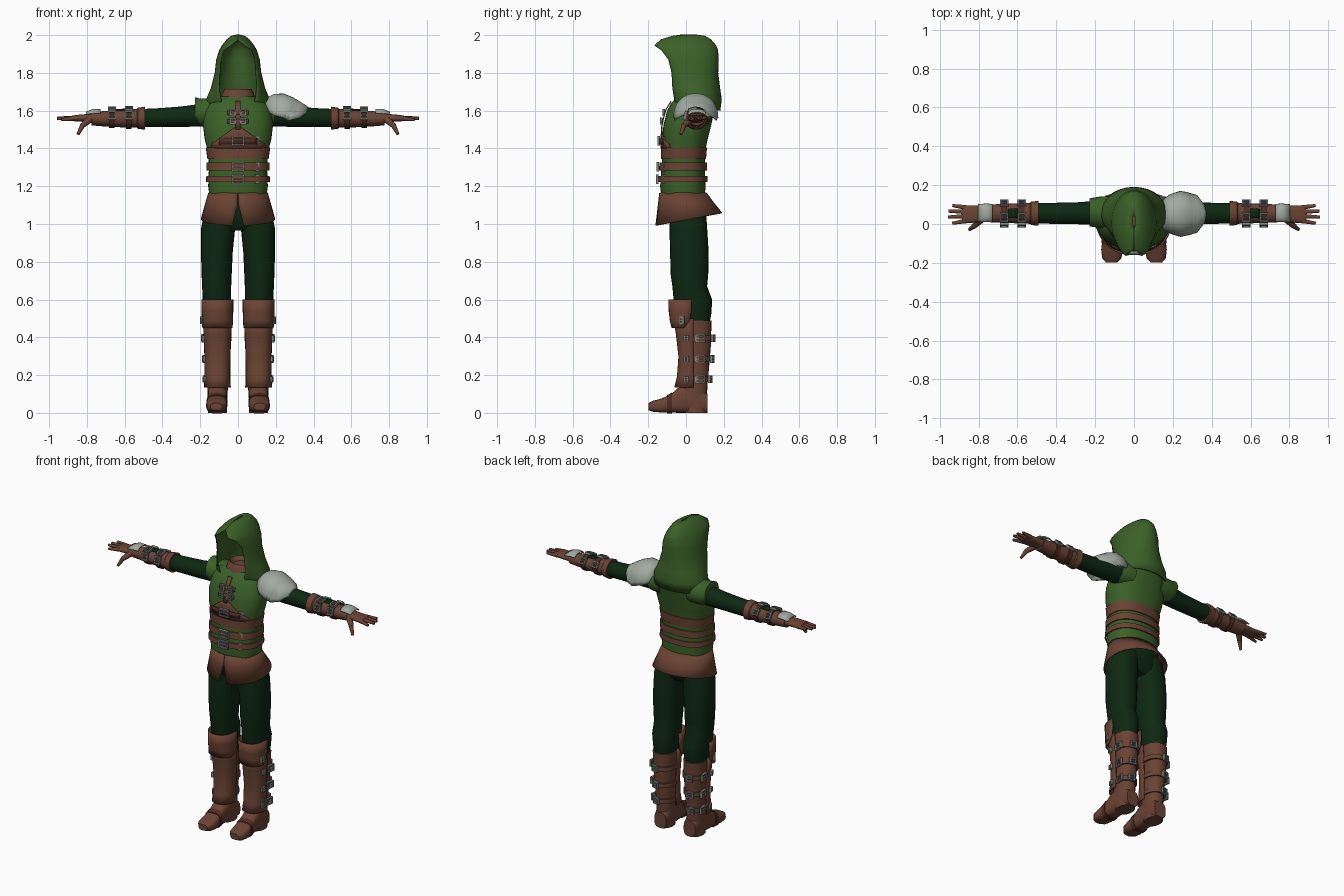
import bpy, bmesh, math
from mathutils import Vector, Matrix

if "Cube" in bpy.data.objects:
    bpy.data.objects.remove(bpy.data.objects["Cube"])

def material(name, rgb):
    m = bpy.data.materials.new(name)
    m.diffuse_color = (*rgb, 1)
    m.use_nodes = True
    m.node_tree.nodes["Principled BSDF"].inputs["Base Color"].default_value = m.diffuse_color
    return m

GREEN = material("leaf_green", (0.044, 0.12, 0.021))
DARK = material("dark_green", (0.004, 0.021, 0.006))
BROWN = material("leather_brown", (0.145, 0.056, 0.033))
DEEP = material("deep_leather", (0.075, 0.026, 0.016))
STEEL = material("steel", (0.20, 0.23, 0.21))
PALE = material("pale_metal", (0.36, 0.41, 0.36))

def finish(name, bm, mat, mirror=False, thick=0):
    bmesh.ops.recalc_face_normals(bm, faces=bm.faces[:])
    me = bpy.data.meshes.new(name)
    bm.to_mesh(me)
    bm.free()
    me.materials.append(mat)
    ob = bpy.data.objects.new(name, me)
    bpy.context.collection.objects.link(ob)
    if thick:
        mod = ob.modifiers.new("thickness", 'SOLIDIFY')
        mod.thickness, mod.offset = thick, 0
    if mirror:
        ob.modifiers.new("mirror", 'MIRROR')
    return ob

def loft(name, rings, mat, closed=True, caps=True, **kw):
    bm = bmesh.new()
    rows = [[bm.verts.new(p) for p in r] for r in rings]
    n = len(rows[0])
    for a, b in zip(rows, rows[1:]):
        for i in range(n if closed else n - 1):
            j = (i + 1) % n
            bm.faces.new((a[i], a[j], b[j], b[i]))
    if closed and caps:
        bm.faces.new(rows[0])
        bm.faces.new(rows[-1])
    return finish(name, bm, mat, **kw)

def oval(axis, c, a, b, p=2, t0=0, t1=360, n=24):
    """Superellipse across the given axis; an arc when it is not a full turn."""
    full, pts = t1 - t0 == 360, []
    for i in range(n):
        t = math.radians(t0 + (t1 - t0) * i / (n if full else n - 1))
        u = a * math.copysign(abs(math.cos(t)) ** (2 / p), math.cos(t))
        v = b * math.copysign(abs(math.sin(t)) ** (2 / p), math.sin(t))
        d = {'x': (0, u, v), 'y': (u, 0, v), 'z': (u, v, 0)}[axis]
        pts.append(Vector(c) + Vector(d))
    return pts

def open_ring(z, w, yf, yb, o, slope=0, n=33):
    """Ring around the back, leaving a gap of half-width o at the front."""
    t0 = math.asin(min(o / w, 1))
    h = (yb - yf) / (1 + math.cos(t0))
    pts = []
    for i in range(n):
        t = t0 + (2 * math.pi - 2 * t0) * i / (n - 1)
        y = yb - h - h * math.cos(t)
        pts.append((w * math.sin(t), y, z + slope * (y - yf)))
    return pts

def buckle(name, loc, w, h, rot=(0, 0, 0), mirror=False, mat=STEEL):
    """Rectangular frame with a prong, facing -y before rotation."""
    bm = bmesh.new()
    b = 0.008
    for x, z, sx, sz in ((-w/2, 0, b, h), (w/2, 0, b, h), (0, h/2, w + b, b),
                         (0, -h/2, w + b, b), (0, 0, w, b * .7)):
        bmesh.ops.create_cube(bm, size=1, matrix=Matrix.Translation((x, 0, z)) @ Matrix.Diagonal((sx, .014, sz, 1)))
    r = [Matrix.Rotation(math.radians(a), 4, k) for a, k in zip(rot, 'XYZ')]
    bm.transform(Matrix.Translation(loc) @ r[2] @ r[1] @ r[0])
    return finish(name, bm, mat, mirror)

def rod(name, a, b, r1, r2, mat, mirror=False):
    a, b = Vector(a), Vector(b)
    bm = bmesh.new()
    q = (b - a).to_track_quat('Z', 'Y').to_matrix().to_4x4()
    bmesh.ops.create_cone(bm, cap_ends=True, segments=10, radius1=r1, radius2=r2, depth=(b - a).length,
                          matrix=Matrix.Translation((a + b) / 2) @ q)
    return finish(name, bm, mat, mirror)

# Tunic: height, half width, front y, back y
TUNIC = [(1.14, .15, -.13, .10), (1.20, .158, -.137, .103), (1.30, .154, -.13, .10), (1.38, .158, -.125, .10),
         (1.45, .177, -.128, .115), (1.53, .186, -.118, .135), (1.60, .176, -.10, .15),
         (1.645, .15, -.075, .16), (1.675, .10, -.045, .15)]

def section(z):
    for a, b in zip(TUNIC, TUNIC[1:]):
        if z <= b[0]:
            f = (z - a[0]) / (b[0] - a[0])
            return [p + (q - p) * f for p, q in zip(a[1:], b[1:])]
    return TUNIC[-1][1:]

def tunic_ring(z, grow=0):
    w, yf, yb = section(z)
    return oval('z', (0, (yf + yb) / 2, z), w + grow, (yb - yf) / 2 + grow, 2.4, n=36)

def chest_patch(name, rows, mat, grow=.006):
    rings = []
    for z, hw in rows:
        w, yf, yb = section(z)
        rings.append([(x, (yf + yb) / 2 - ((yb - yf) / 2 + grow) * (1 - min(1, abs(x) / w) ** 2.4) ** (1 / 2.4), z)
                      for x in [hw * (i / 6 - 1) for i in range(13)]])
    return loft(name, rings, mat, closed=False, thick=.006)

loft("tunic", [tunic_ring(r[0]) for r in TUNIC], GREEN)
for nm, z0, z1, g in (("corset_band", 1.345, 1.405, .006), ("upper_belt", 1.282, 1.325, .012),
                      ("lower_belt", 1.222, 1.255, .012)):
    loft(nm, [tunic_ring(z0, g - .008), tunic_ring(z0, g), tunic_ring(z1, g), tunic_ring(z1, g - .008)], BROWN, caps=False)
chest_patch("corset_front", [(1.40, .145), (1.425, .14), (1.45, .10), (1.48, .06), (1.51, .018)], BROWN)
chest_patch("chest_strap", [(1.42, .1), (1.455, .1)], DEEP, .012)
chest_patch("neck_strap", [(1.50, .012), (1.55, .012), (1.60, .012), (1.65, .014)], BROWN, .009)
for z in (1.545, 1.59):
    chest_patch("lace_strap", [(z - .011, .055), (z + .011, .055)], BROWN, .012)
    for x in (-.028, .028):
        buckle("lace_buckle", (x, section(z)[1] - .016, z), .026, .03)
for z, y in ((1.44, -.145), (1.303, -.15), (1.238, -.153)):
    buckle("belt_buckle", (0, y, z), .06, .042)
    buckle("belt_loop", (.1, y + .034, z), .016, .04, (0, 0, 22))

# Collar and hood
loft("collar", [oval('z', (0, .035, z), r, r * .95) for z, r in ((1.62, .105), (1.66, .095), (1.70, .08), (1.715, .07), (1.69, .05))], BROWN)
HOOD = [(1.60, .168, -.04, .178, .08), (1.66, .165, -.06, .186, .09), (1.72, .14, -.07, .177, .10), (1.80, .12, -.075, .167, .096),
        (1.87, .112, -.092, .17, .09), (1.92, .096, -.13, .166, .074), (1.945, .082, -.165, .156, .04),
        (1.975, .058, -.13, .13, .001), (1.993, .034, -.07, .10, .0005), (2.0, .006, -.02, .05, .0001)]
loft("hood", [open_ring(*r) for r in HOOD], GREEN, closed=False, thick=.007)

# Skirt with front slit, and hips below it
SKIRT = [(1.165, .153, -.138, .105, .001, 0), (1.10, .17, -.145, .14, .003, .06), (.992, .193, -.158, .188, .03, .19)]
loft("skirt", [open_ring(*r) for r in SKIRT], BROWN, closed=False, thick=.008)
loft("hips", [oval('z', (0, .01, z), w, d, 2.5) for z, w, d in ((.965, .10, .06), (1.0, .16, .09), (1.08, .155, .1), (1.15, .14, .1))], DARK)

# Legs: height, centre x, half width, centre y, half depth
def limb(name, rows, mat, p=2.2):
    return loft(name, [oval('z', (cx, cy, z), rx, ry, p) for z, cx, rx, cy, ry in rows], mat, mirror=True)

limb("trouser_leg", [(1.08, .09, .085, .01, .095), (.98, .105, .09, .012, .10), (.85, .112, .084, .018, .102),
                     (.74, .113, .08, .018, .1), (.67, .113, .077, .02, .092), (.60, .112, .075, .036, .102),
                     (.53, .11, .07, .04, .095), (.45, .11, .06, .045, .075)], DARK)
SHAFT = [(.49, .11, .07, .052, .083), (.36, .11, .064, .052, .08), (.25, .108, .058, .046, .077),
         (.14, .108, .055, .04, .073), (.06, .108, .05, .045, .066), (0, .108, .05, .05, .062)]
limb("boot_shaft", SHAFT, BROWN)

# Shin guard with a folded knee flap, open at the back
def guard(name, rows):
    loft(name, [oval('z', (.109, ys, z), rx, ys - yf, 2.5, 180, 360, 17) for z, rx, yf, ys in rows], BROWN,
         closed=False, mirror=True, thick=.008)
guard("shin_guard", [(.50, .073, -.065, .04), (.42, .07, -.05, .04), (.30, .065, -.036, .04), (.19, .064, -.044, .04), (.135, .067, -.058, .04)])
guard("knee_flap", [(.60, .081, -.09, .03), (.54, .08, -.088, .03), (.49, .079, -.082, .02), (.45, .076, -.072, -.01)])

# Foot: y, half width, bottom, top
FOOT = [(.115, .042, 0, .10), (.08, .05, 0, .13), (0, .052, 0, .15), (-.045, .05, 0, .13), (-.08, .051, .003, .098),
        (-.13, .056, .002, .076), (-.175, .05, .006, .064), (-.198, .03, .014, .052)]
loft("foot", [oval('y', (.109 - y * .03, y, (a + b) / 2), w, (b - a) / 2, 3) for y, w, a, b in FOOT], BROWN, mirror=True)
loft("toe_strap", [oval('y', (.112, y, h / 2), w, h / 2 + .004, 3) for y, w, h in ((-.075, .054, .103), (-.10, .056, .09))], DEEP, mirror=True)

# Boot straps with side and back buckles
for z, rx, ry, cy in ((.395, .066, .081, .052), (.285, .060, .078, .048), (.178, .056, .075, .042)):
    limb("boot_strap", [(z + d, .109, rx + g, cy, ry + g) for d, g in ((-.014, 0), (-.014, .008), (.014, .008), (.014, 0))], BROWN)
    buckle("boot_buckle", (.109 + rx + .008, .075, z), .045, .036, (0, 0, 82), True)
    buckle("boot_stud", (.109 + rx + .012, .002, z), .018, .022, (0, 0, 75), True)
    buckle("boot_back_buckle", (.125, cy + ry + .012, z), .034, .034, (0, 0, 165), True)
buckle("knee_buckle", (.188, -.02, .49), .02, .03, (0, 0, 65), True)

# Arms: x, centre y, half depth, centre z, half height
def along_x(name, rows, mat, mirror=True, p=2):
    return loft(name, [oval('x', (x, cy, cz), ry, rz, p) for x, cy, ry, cz, rz in rows], mat, mirror=mirror)

along_x("sleeve", [(.12, .06, .065, 1.588, .07), (.2, .058, .061, 1.576, .06), (.3, .055, .056, 1.568, .054),
                   (.42, .055, .054, 1.563, .05), (.53, .055, .052, 1.56, .048)], DARK)
along_x("bracer", [(.492, .055, .05, 1.56, .048), (.492, .055, .064, 1.56, .061), (.53, .055, .06, 1.56, .056), (.535, .055, .054, 1.56, .05),
                   (.62, .055, .051, 1.558, .046), (.70, .055, .047, 1.557, .041), (.775, .055, .045, 1.558, .036)], BROWN)
for x, r in ((.578, .054), (.668, .050)):
    along_x("bracer_strap", [(x + d, .055, r + g, 1.558, r - .005 + g) for d, g in ((-.014, 0), (-.014, .006), (.014, .006), (.014, 0))], DEEP)
    buckle("bracer_front_buckle", (x, -.004, 1.575), .034, .04, (-15, 0, 0), True)
    buckle("bracer_top_buckle", (x, .035, 1.558 + r), .034, .04, (-75, 0, 0), True)
    buckle("bracer_back_buckle", (x, .108, 1.585), .034, .034, (-140, 0, 0), True)
loft("bracer_gap", [oval('x', (x, .055, 1.558), r + .003, r - .002, 2, 65, 115, 6) for x, r in ((.598, .053), (.648, .0505))], DARK,
     closed=False, mirror=True, thick=.004)

# Gloves, fingers and hand plates
along_x("glove", [(.76, .055, .04, 1.56, .028), (.80, .052, .043, 1.561, .021), (.86, .05, .046, 1.56, .017), (.885, .05, .043, 1.56, .012)], BROWN, p=2.5)
for y, yt, xt, zt in ((.016, .004, .935, 1.552), (.04, .036, .957, 1.558), (.063, .066, .955, 1.56), (.085, .095, .935, 1.562)):
    rod("finger", (.865, y, 1.56), (xt, yt, zt), .013, .008, BROWN, True)
rod("thumb_base", (.785, .025, 1.555), (.825, -.012, 1.52), .02, .014, BROWN, True)
rod("thumb_tip", (.822, -.010, 1.523), (.847, -.028, 1.475), .014, .008, BROWN, True)
loft("hand_plate", [oval('x', (x, .057, 1.57), a, b, 2.6, 20, 160, 11) for x, a, b in ((.728, .046, .036), (.765, .047, .036), (.803, .045, .022))],
     PALE, closed=False, mirror=True, thick=.007)

# Layered shoulder guard on one side, cloth shoulder caps on both
PLATE = [(.145, .07, 1.60, 1.662), (.19, .10, 1.575, 1.685), (.24, .116, 1.562, 1.688), (.29, .10, 1.575, 1.668), (.325, .05, 1.60, 1.645), (.336, .012, 1.62, 1.637)]
for k in range(3):
    loft("shoulder_plate", [oval('x', (x + .017 * k, .052, zb - .007 * k), ry * (1 - .03 * k), zt - zb - .003 * k, 2.2, 0, 180, 19)
                            for x, ry, zb, zt in PLATE], PALE, closed=False, thick=.006)
loft("shoulder_cap", [oval('x', (-x, .06, cz), ry, rz) for x, ry, cz, rz in
                      ((.10, .085, 1.59, .075), (.17, .082, 1.59, .075), (.205, .076, 1.592, .073), (.228, .072, 1.605, .066))], GREEN)
loft("armhole", [oval('x', (x, .06, 1.585), ry, rz) for x, ry, rz in ((.10, .085, .075), (.17, .08, .07), (.19, .07, .065))], GREEN)

# Smooth shading with sharp edges kept
for ob in bpy.data.objects:
    ob.select_set(True)
    bpy.context.view_layer.objects.active = ob
bpy.ops.object.shade_smooth_by_angle(angle=math.radians(40))
